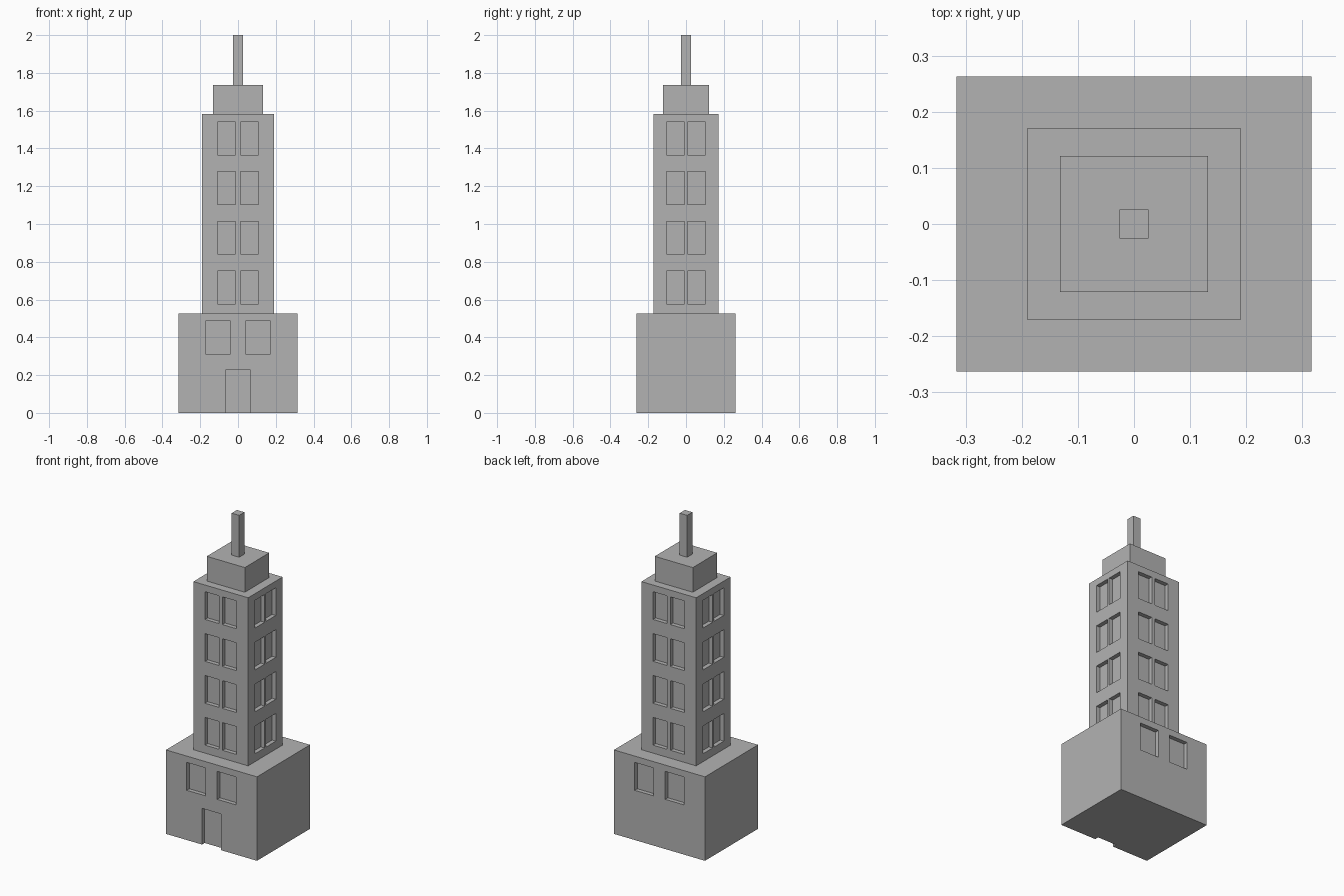
import bpy
import bmesh
from mathutils import Matrix, Vector

if "Cube" in bpy.data.objects:
    bpy.data.objects.remove(bpy.data.objects["Cube"], do_unlink=True)

stone = bpy.data.materials.new("grey stone")
stone.use_nodes = True
grey = (0.45, 0.45, 0.45, 1)
stone.diffuse_color = grey
stone.node_tree.nodes["Principled BSDF"].inputs["Base Color"].default_value = grey

DEPTH = 0.026  # how far windows and door are set into the walls


def add_box(bm, lo, hi):
    lo, hi = Vector(lo), Vector(hi)
    matrix = Matrix.Translation((lo + hi) / 2) @ Matrix.Diagonal((*(hi - lo), 1))
    bmesh.ops.create_cube(bm, size=1, matrix=matrix)


def make_object(name, bm):
    mesh = bpy.data.meshes.new(name)
    bm.to_mesh(mesh)
    bm.free()
    mesh.materials.append(stone)
    obj = bpy.data.objects.new(name, mesh)
    bpy.context.collection.objects.link(obj)
    return obj


def block(name, half_x, half_y, bottom, top):
    bm = bmesh.new()
    add_box(bm, (-half_x, -half_y, bottom), (half_x, half_y, top))
    return make_object(name, bm)


def recess(bm, axis, side, wall, u0, u1, z0, z1):
    """Box that cuts an opening into the wall facing side * axis."""
    near, far = sorted((side * (wall - DEPTH), side * (wall + 0.05)))
    if axis == "x":
        add_box(bm, (near, u0, z0), (far, u1, z1))
    else:
        add_box(bm, (u0, near, z0), (u1, far, z1))


def window_pair(bm, axis, wall, inner, outer, z0, z1):
    for side in (-1, 1):
        recess(bm, axis, side, wall, inner, outer, z0, z1)
        recess(bm, axis, side, wall, -outer, -inner, z0, z1)


def carve(obj, bm):
    cutter = make_object(obj.name + "_cutter", bm)
    cutter.hide_render = True
    mod = obj.modifiers.new("openings", "BOOLEAN")
    mod.operation = "DIFFERENCE"
    mod.solver = "EXACT"
    mod.object = cutter
    graph = bpy.context.evaluated_depsgraph_get()
    carved = bpy.data.meshes.new_from_object(obj.evaluated_get(graph))
    obj.modifiers.clear()
    obj.data = carved
    bpy.data.objects.remove(cutter, do_unlink=True)


# Stacked volumes
base = block("base", 0.316, 0.263, 0, 0.527)
tower = block("tower", 0.19, 0.171, 0.527, 1.582)
block("crown", 0.132, 0.121, 1.582, 1.737)
block("mast", 0.026, 0.026, 1.737, 2)

# Base: windows front and back, doorway at the front
cuts = bmesh.new()
window_pair(cuts, "y", 0.263, 0.04, 0.172, 0.312, 0.487)
recess(cuts, "y", -1, 0.263, -0.066, 0.066, -0.05, 0.227)
carve(base, cuts)

# Tower: four floors of paired windows on every side
cuts = bmesh.new()
for floor in range(4):
    sill = 0.577 + floor * 0.263
    window_pair(cuts, "y", 0.171, 0.012, 0.109, sill, sill + 0.174)
    window_pair(cuts, "x", 0.19, 0.008, 0.104, sill, sill + 0.174)
carve(tower, cuts)
